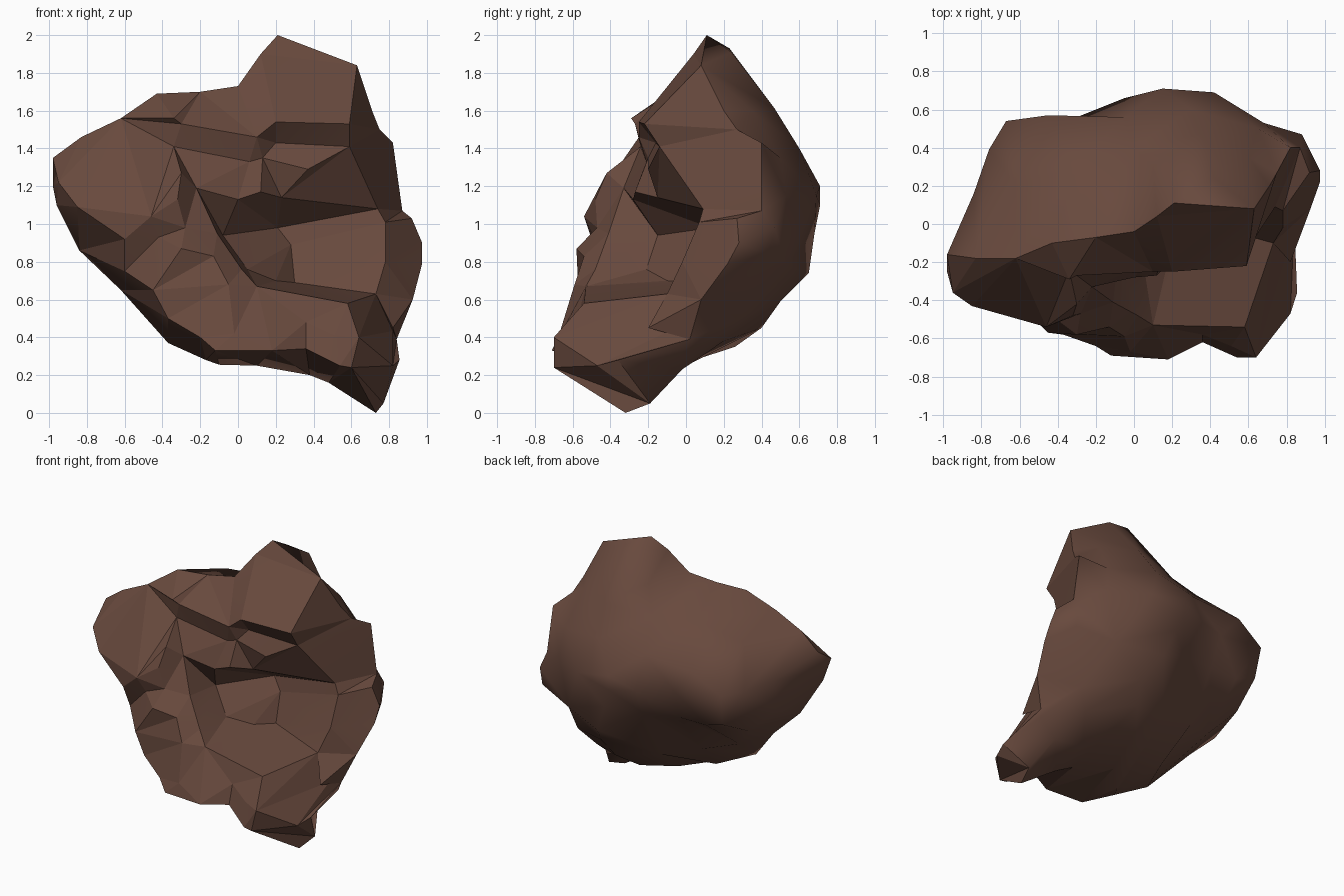
import bpy, bmesh, math
from mathutils import Vector
from mathutils.geometry import delaunay_2d_cdt


class Sheet:
    """One side of the rock: creases of (x, y, z) points, filled in the xz plane."""

    def __init__(self):
        self.pts, self.index, self.edges = [], {}, []

    def crease(self, *chain, linked=True):
        ids = []
        for p in chain:
            key = (p[0], p[2])
            if key not in self.index:
                self.index[key] = len(self.pts)
                self.pts.append(Vector(p))
            ids.append(self.index[key])
        if linked:
            self.edges.extend(zip(ids, ids[1:]))

    def fill(self, bm, shared):
        flat = [Vector((p.x, p.z)) for p in self.pts]
        co, _, tris, origin, _, _ = delaunay_2d_cdt(flat, self.edges, [], 1, 1e-5)
        verts = []
        for c, src in zip(co, origin):
            near = sorted(self.pts, key=lambda p: (p.x - c.x) ** 2 + (p.z - c.y) ** 2)
            y = self.pts[src[0]].y if src else (near[0].y + near[1].y) / 2
            key = (round(c.x, 4), round(c.y, 4))
            v = shared.get(key) or bm.verts.new((c.x, y, c.y))
            if src and src[0] < len(rim):          # rim points join both sides
                shared[key] = v
            verts.append(v)
        return [bm.faces.new([verts[i] for i in t]) for t in tris]


# silhouette loop seen from the front
rim = [
    (.21, .11, 2), (.63, .08, 1.84), (.71, .2, 1.6), (.75, .27, 1.5), (.82, .4, 1.43),
    (.87, .4, 1.07), (.92, .27, 1.03), (.975, .28, .9), (.975, .22, .79), (.925, .08, .6),
    (.84, .02, .39), (.855, -.36, .28), (.77, -.19, .05), (.73, -.32, 0), (.48, -.25, .16),
    (.38, -.2, .2), (.1, -.1, .25), (-.1, -.3, .255), (-.17, -.4, .28), (-.37, -.3, .37),
    (-.62, -.15, .65), (-.84, -.15, .86), (-.96, -.25, 1.1), (-.98, -.25, 1.2),
    (-.98, -.16, 1.35), (-.83, -.18, 1.46), (-.62, -.18, 1.56), (-.43, -.1, 1.69),
    (-.2, -.07, 1.7), (0, -.04, 1.73), (.12, .04, 1.9)]
front, back = Sheet(), Sheet()
for side in (front, back):
    side.crease(*rim, rim[0])
crease = front.crease

# upper right block and its undercut
crease((0, -.04, 1.73), (.2, -.25, 1.54), (.59, -.22, 1.53), (.63, .08, 1.84))
crease((.2, -.25, 1.54), (.2, -.16, 1.43), (.59, -.14, 1.41), (.74, .09, 1.08),
       (.87, .4, 1.07))
crease((.59, -.22, 1.53), (.59, -.14, 1.41))
# stepped band under the left crest, with a small spur
crease((-.62, -.18, 1.56), (-.3, -.27, 1.53), (.1, -.25, 1.46), (.2, -.16, 1.43))
crease((-.62, -.18, 1.56), (-.34, -.24, 1.41), (.06, -.21, 1.33), (.13, -.2, 1.35),
       (.2, -.16, 1.43))
crease((-.34, -.29, 1.56), (-.3, -.27, 1.53))
# recess facets
crease((-.34, -.24, 1.41), (-.22, -.33, 1.19), (0, -.28, 1.13), (.12, -.27, 1.17),
       (.13, -.2, 1.35), (.23, -.15, 1.14), (.37, -.2, 1.29), (.2, -.16, 1.43))
crease((.12, -.27, 1.17), (.23, -.15, 1.14), (.59, -.14, 1.41))
# central hollow: back edge, floor and steep left wall
crease((0, -.28, 1.13), (-.08, -.15, .94), (.21, .13, .98), (.74, .09, 1.08))
crease((-.22, -.33, 1.19), (-.08, -.15, .94), (.05, -.21, .76), (.2, -.1, .7),
       (.3, .02, .69), (.73, -.1, .63))
crease((.21, .13, .98), (.28, .1, .89), (.3, .02, .69))
crease((-.22, -.33, 1.19), (-.11, -.41, .95), (.02, -.48, .76), (.1, -.53, .67))
crease((.28, .1, .89), (.78, .07, 1.01), (.78, -.02, .8), (.73, -.1, .63), (.84, .02, .39))
crease((.74, .09, 1.08), (.78, .07, 1.01), (.92, .27, 1.03))
# shelf lip
crease((.05, -.21, .76), (.1, -.53, .67), (.58, -.54, .58), (.73, -.1, .63))
# lower left ridge, notch and foot block
crease((-.22, -.33, 1.19), (-.28, -.47, .98), (-.13, -.54, .83), (-.05, -.59, .68),
       (-.02, -.67, .42), (.18, -.71, .33), (.36, -.58, .48), (.51, -.64, .41),
       (.54, -.7, .25), (.6, -.7, .24), (.82, -.47, .25), (.855, -.36, .28))
crease((.18, -.71, .33), (.36, -.62, .34), (.36, -.58, .48))
crease((.36, -.62, .34), (.51, -.64, .41), (.58, -.54, .58))
crease((.6, -.7, .24), (.64, -.7, .4), (.58, -.54, .58))
crease((.64, -.7, .4), (.82, -.47, .25), (.82, -.2, .45), (.84, .02, .39))
# left lobe and the bulge below it
crease((-.62, -.18, 1.56), (-.95, -.36, 1.22), (-.85, -.43, 1.09), (-.6, -.5, .92),
       (-.46, -.54, 1.04), (-.32, -.48, 1.13), (-.3, -.42, 1.27), (-.34, -.24, 1.41))
crease((-.6, -.5, .92), (-.42, -.49, .93), (-.28, -.47, .98))
crease((-.6, -.42, .75), (-.45, -.57, .65), (-.37, -.58, .5), (-.2, -.64, .4),
       (-.12, -.69, .33), (.18, -.71, .33))
crease((-.3, -.58, .87), (-.13, -.54, .83))

# rear: upper slope
back.crease((.25, .23, 1.93), (.42, .24, 1.91), (.1, .3, 1.75), (.35, .47, 1.61),
            (.6, .35, 1.6), (0, .4, 1.56), (-.3, .3, 1.58), (-.62, .2, 1.46),
            (-.05, .56, 1.36), (.3, .6, 1.4), (.65, .5, 1.35), linked=False)
# rear: belt of greatest depth
back.crease((-.84, .16, 1.22), (-.76, .39, 1.21), (-.67, .54, 1.2), (-.45, .57, 1.33),
            (-.3, .56, 1.15), (-.05, .66, 1.12), (.15, .71, 1.2), (.15, .71, 1.1),
            (.42, .69, 1.15), (.68, .53, 1.15), (.88, .47, .98), (-.65, .5, .97),
            (-.83, .12, .98), linked=False)
# rear: undercut and underside
back.crease((-.5, .48, .92), (-.28, .48, .92), (0, .52, .9), (.2, .68, .95),
            (.28, .65, .74), (.6, .53, .78), (.88, .44, .84), (.35, .5, .59),
            (.3, .4, .45), (.7, .28, .5), (.2, .26, .35), (.6, .2, .38), (.68, -.02, .23),
            (.83, 0, .34), linked=False)
back.crease((-.7, .25, .84), (-.54, .14, .66), (-.3, .25, .6), (0, .3, .5),
            (-.25, 0, .38), (.05, .02, .29), (.45, 0, .25), linked=False)

bm, shared = bmesh.new(), {}
front_faces = set(front.fill(bm, shared))
back.fill(bm, shared)
bmesh.ops.recalc_face_normals(bm, faces=bm.faces[:])

# crisp facets in front, smooth rear
for f in bm.faces:
    f.smooth = True
for e in bm.edges:
    k = sum(f in front_faces for f in e.link_faces)
    limit = (180, 45, 8)[min(k, 2)]
    e.smooth = e.calc_face_angle(0) < math.radians(limit)

mesh = bpy.data.meshes.new("rock")
bm.to_mesh(mesh)
bm.free()
brown = bpy.data.materials.new("brown stone")
brown.diffuse_color = (.138, .067, .047, 1)
mesh.materials.append(brown)
rock = bpy.data.objects.new("rock", mesh)
bpy.context.collection.objects.link(rock)
